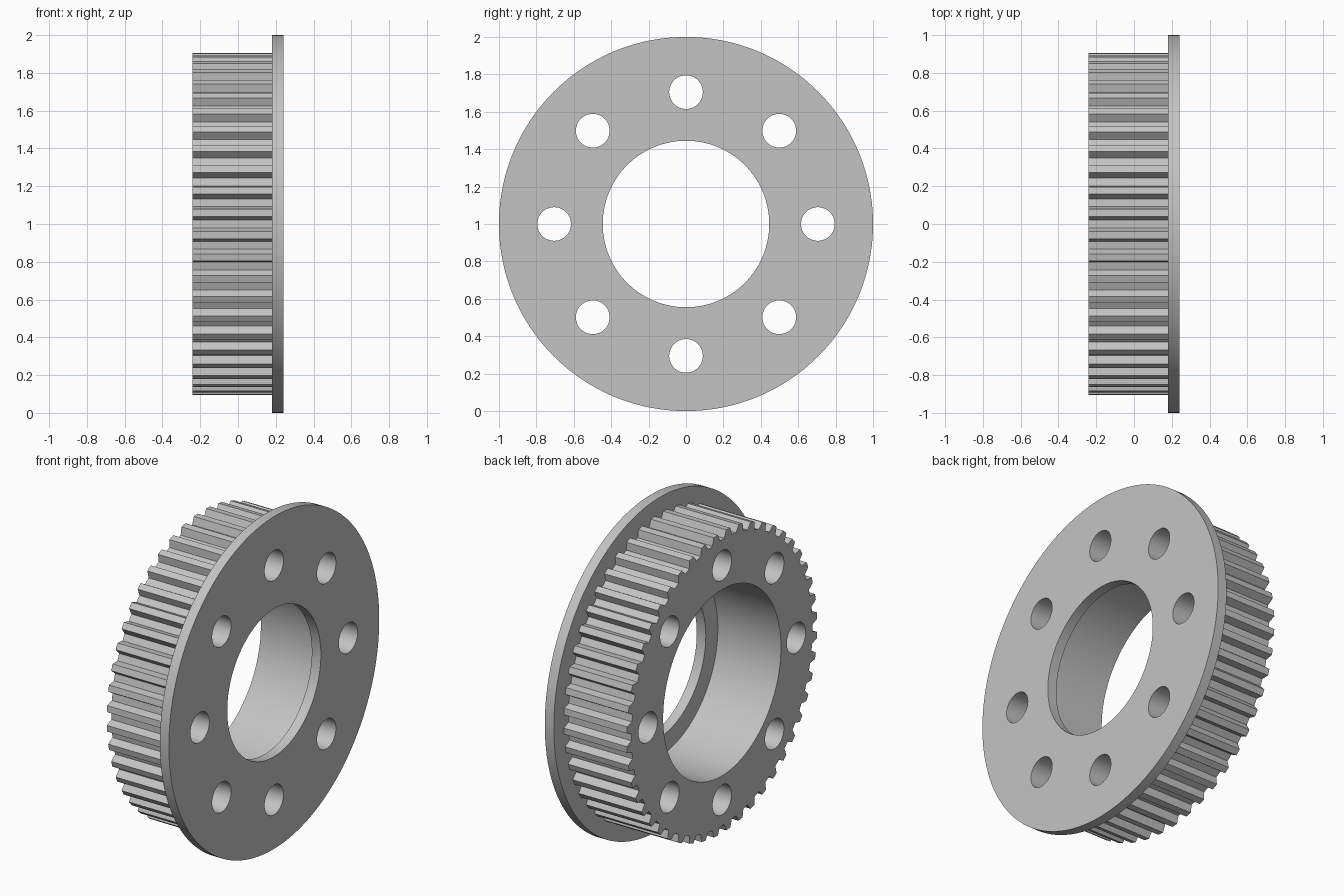
import bpy, bmesh
from math import sin, cos, pi, tau, radians
from mathutils import Matrix

cube = bpy.data.objects.get("Cube")
if cube:
    bpy.data.objects.remove(cube, do_unlink=True)

TEETH = 48
TIP_R, ROOT_R = 0.905, 0.861
GROOVE_TOP, GROOVE_BOTTOM = 0.040, 0.021   # half widths of a belt groove
BACK, SEAT, FRONT = -0.24, 0.18, 0.24      # positions along the axle

steel = bpy.data.materials.new("steel grey")
steel.use_nodes = True
colour = (0.55, 0.55, 0.55, 1)
steel.diffuse_color = colour
steel.node_tree.nodes["Principled BSDF"].inputs["Base Color"].default_value = colour


def circle(radius, count, cx=0, cy=0):
    return [(cx + radius * cos(tau * i / count), cy + radius * sin(tau * i / count))
            for i in range(count)]


def toothed_outline():
    points = []
    for i in range(TEETH):
        a = tau * i / TEETH
        for r, half in ((TIP_R, -GROOVE_TOP), (ROOT_R, -GROOVE_BOTTOM),
                        (ROOT_R, GROOVE_BOTTOM), (TIP_R, GROOVE_TOP)):
            b = a + half / r
            points.append((r * cos(b), r * sin(b)))
    return points


def bolt_holes():
    return [circle(0.09, 48, 0.705 * cos(i * pi / 4), 0.705 * sin(i * pi / 4))
            for i in range(8)]


def plate(name, loops, x0, x1):
    """Extrude an outline with holes along the axle from x0 to x1."""
    curve = bpy.data.curves.new(name + " outline", "CURVE")
    curve.dimensions = "2D"
    curve.fill_mode = "BOTH"
    curve.extrude = (x1 - x0) / 2
    for loop in loops:
        spline = curve.splines.new("POLY")
        spline.points.add(len(loop) - 1)
        for point, (u, v) in zip(spline.points, loop):
            point.co = (u, v, 0, 1)
        spline.use_cyclic_u = True
    helper = bpy.data.objects.new(name + " outline", curve)
    bpy.context.collection.objects.link(helper)
    graph = bpy.context.evaluated_depsgraph_get()
    mesh = bpy.data.meshes.new_from_object(helper.evaluated_get(graph))
    bpy.data.objects.remove(helper, do_unlink=True)

    # Weld the caps to the walls and turn the plate to face +x
    bm = bmesh.new()
    bm.from_mesh(mesh)
    bmesh.ops.remove_doubles(bm, verts=bm.verts, dist=0.0001)
    turn = Matrix(((0, 0, 1, (x0 + x1) / 2), (1, 0, 0, 0), (0, 1, 0, 1), (0, 0, 0, 1)))
    bm.transform(turn)
    bmesh.ops.recalc_face_normals(bm, faces=bm.faces)
    bm.to_mesh(mesh)
    bm.free()

    mesh.name = name
    mesh.materials.clear()
    mesh.materials.append(steel)
    obj = bpy.data.objects.new(name, mesh)
    bpy.context.collection.objects.link(obj)
    bpy.ops.object.select_all(action="DESELECT")
    obj.select_set(True)
    bpy.context.view_layer.objects.active = obj
    bpy.ops.object.shade_smooth_by_angle(angle=radians(20))
    return obj


# Toothed hub with the wider bore
plate("toothed_hub", [toothed_outline(), circle(0.56, 128)] + bolt_holes(), BACK, SEAT)

# Flange whose narrower bore leaves a lip
plate("flange", [circle(1.0, 160), circle(0.445, 128)] + bolt_holes(), SEAT, FRONT)
